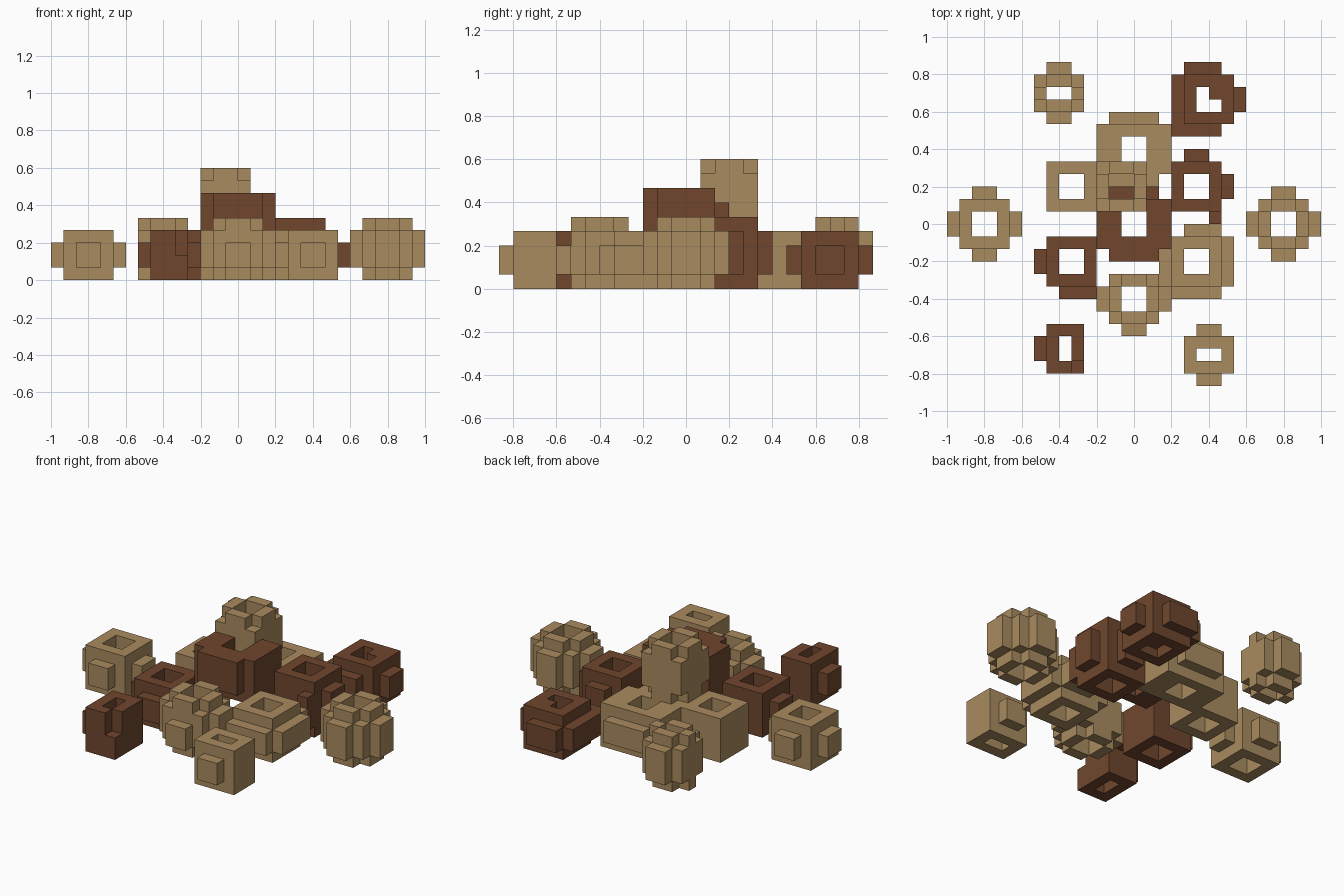
import bpy, bmesh

if "Cube" in bpy.data.objects:
    bpy.data.objects.remove(bpy.data.objects["Cube"])

U = 1 / 15  # block size


def material(name, col):
    m = bpy.data.materials.new(name)
    m.diffuse_color = (*col, 1)
    m.use_nodes = True
    m.node_tree.nodes["Principled BSDF"].inputs["Base Color"].default_value = m.diffuse_color
    return m


TAN = material("tan", (0.40, 0.26, 0.115))
BROWN = material("brown", (0.16, 0.062, 0.027))
claimed = set()  # blocks already used, so overlapping lumps never share faces


def cells(x0, x1, y0, y1, z0, z1):
    return {(x, y, z) for x in range(x0, x1) for y in range(y0, y1) for z in range(z0, z1)}


def lump(name, mat, body, hole, bumps, trim=False, extra_cut=()):
    """Block body with bumps on its sides and a shaft running through it."""
    x0, x1, y0, y1, z0, z1 = body
    vox = cells(*body)
    if trim:  # knock the corners off the top and bottom layers
        vox -= {(x, y, z) for x in (x0, x1 - 1) for y in (y0, y1 - 1) for z in (z0, z1 - 1)}
    for b in bumps:
        vox |= cells(*b)
    for h in hole:
        vox -= cells(*h, z0, z1)
    vox -= set(extra_cut)
    vox -= claimed
    claimed.update(vox)

    bm = bmesh.new()
    verts = {}

    def vert(p):
        if p not in verts:
            verts[p] = bm.verts.new([c * U for c in p])
        return verts[p]

    # one quad for every exposed block side
    for c in sorted(vox):
        for ax in range(3):
            for s in (0, 1):
                n = list(c)
                n[ax] += 1 if s else -1
                if tuple(n) in vox:
                    continue
                quad = []
                for i, j in ((0, 0), (1, 0), (1, 1), (0, 1)):
                    p = list(c)
                    p[ax] += s
                    p[(ax + 1) % 3] += i
                    p[(ax + 2) % 3] += j
                    quad.append(vert(tuple(p)))
                bm.faces.new(quad if s else quad[::-1])
    me = bpy.data.meshes.new(name)
    bm.to_mesh(me)
    bm.free()
    me.materials.append(mat)
    bpy.context.collection.objects.link(bpy.data.objects.new(name, me))


def four(cx, cy, rx, ry, z0, z1):
    """Two-wide bumps on all four sides of a body with half sizes rx, ry."""
    return [(cx - rx - 1, cx - rx, cy - 1, cy + 1, z0, z1),
            (cx + rx, cx + rx + 1, cy - 1, cy + 1, z0, z1),
            (cx - 1, cx + 1, cy - ry - 1, cy - ry, z0, z1),
            (cx - 1, cx + 1, cy + ry, cy + ry + 1, z0, z1)]


# upper pile
lump("top_lump", TAN, (-3, 1, 1, 5, 4, 9), [(-2, 0, 2, 4)], [], trim=True)
lump("center_lump", BROWN, (-2, 2, -2, 2, 3, 7), [(-1, 1, -1, 1)],
     [(-3, -2, -2, 1, 3, 7), (2, 3, -2, 2, 3, 7), (-2, 2, -3, -2, 4, 7), (-2, 2, 2, 3, 4, 6)])

# outer ring of lumps
lump("left_lump", TAN, (-14, -10, -2, 2, 0, 4), [(-13, -11, -1, 1)], four(-12, 0, 2, 2, 1, 3))
lump("right_lump", TAN, (10, 14, -2, 2, 0, 5), [(11, 13, -1, 1)], four(12, 0, 2, 2, 1, 4), trim=True)
lump("back_left_lump", TAN, (-8, -4, 9, 12, 0, 5), [(-7, -5, 10, 11)],
     [(-7, -5, 12, 13, 1, 4), (-7, -5, 8, 9, 1, 4)], trim=True)
lump("back_right_lump", BROWN, (4, 8, 8, 12, 0, 4), [(5, 6, 9, 11), (6, 7, 9, 10)],
     [(4, 7, 12, 13, 1, 3), (8, 9, 9, 11, 1, 3), (3, 7, 7, 8, 1, 3), (3, 4, 8, 12, 1, 3)])
lump("front_left_lump", BROWN, (-7, -4, -12, -8, 0, 4), [(-6, -5, -11, -9)],
     [(-8, -7, -11, -9, 1, 3)], extra_cut=[(-5, -12, 3), (-5, -12, 2)])
lump("front_right_lump", TAN, (4, 8, -12, -9, 0, 4), [(5, 7, -11, -10)],
     [(5, 7, -13, -12, 1, 3), (5, 7, -9, -8, 1, 3)])

# inner ring of lumps
lump("inner_front_lump", TAN, (-2, 2, -8, -4, 0, 5), [(-1, 1, -7, -5)],
     [(-1, 1, -9, -8, 1, 3), (-3, -2, -7, -5, 1, 4), (2, 3, -7, -5, 1, 4)], trim=True)
lump("inner_back_lump", TAN, (-3, 3, 4, 8, 0, 4), [(-1, 1, 5, 7)],
     [(-2, 2, 8, 9, 1, 3), (-2, 2, 3, 4, 1, 4)])
lump("inner_back_left_lump", TAN, (-7, -3, 1, 5, 0, 4), [(-6, -4, 2, 4)], [])
lump("inner_back_right_lump", BROWN, (3, 7, 1, 5, 0, 5), [(4, 6, 2, 4)],
     [(4, 6, 5, 6, 1, 4), (7, 8, 2, 4, 1, 4), (6, 7, 0, 1, 1, 4)])
lump("inner_front_left_lump", BROWN, (-7, -3, -5, -1, 0, 4), [(-6, -4, -4, -2)],
     [(-8, -7, -4, -2, 1, 3), (-6, -3, -6, -5, 1, 3)])
lump("inner_front_right_lump", TAN, (3, 7, -5, -1, 0, 4), [(4, 6, -4, -2)],
     [(4, 7, -1, 0, 1, 3), (7, 8, -5, -1, 1, 3), (3, 7, -6, -5, 1, 3), (2, 3, -5, -1, 1, 3)])
